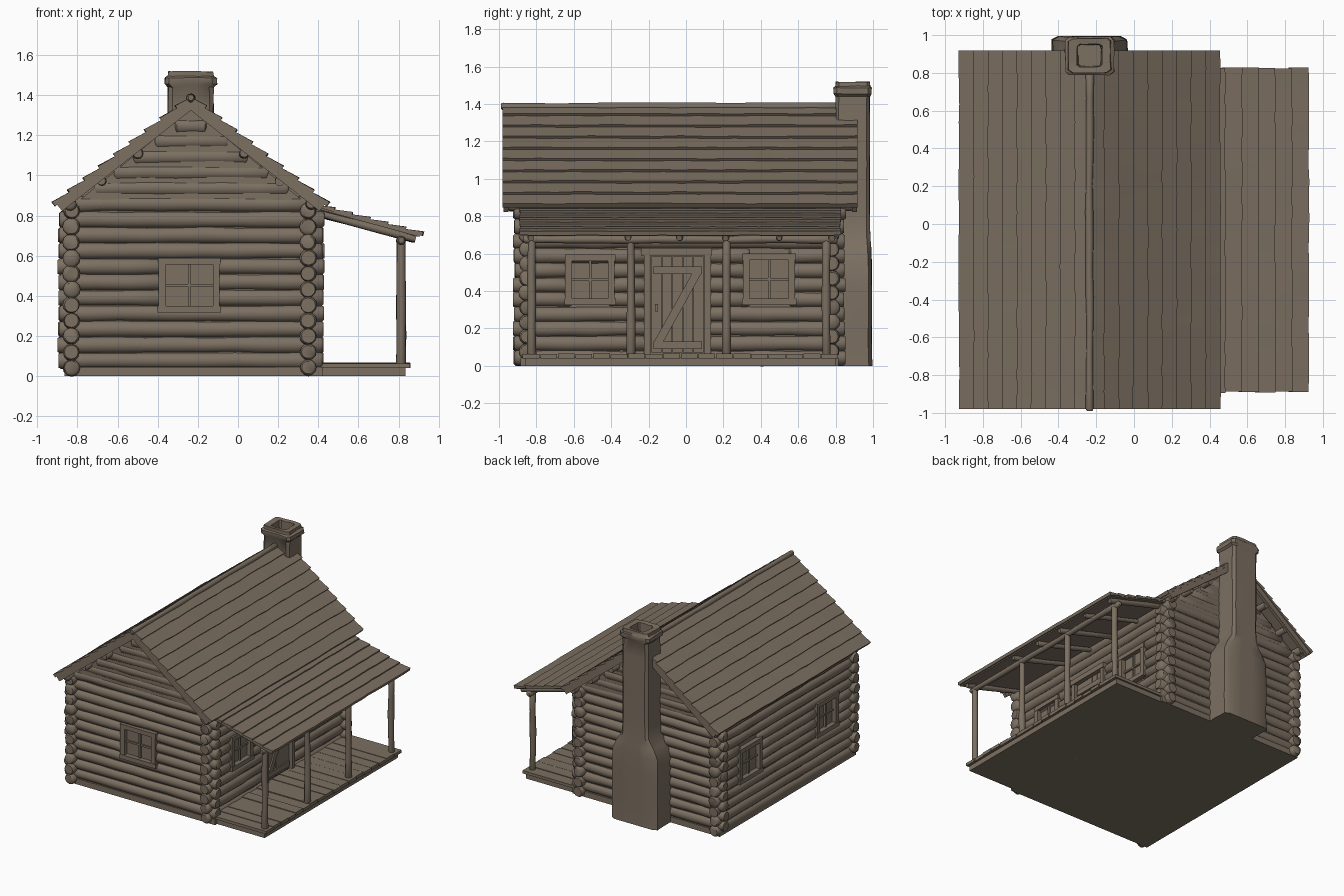
import bpy, bmesh, math, random
from mathutils import Vector

if "Cube" in bpy.data.objects:
    bpy.data.objects.remove(bpy.data.objects["Cube"])
random.seed(4)

wood = bpy.data.materials.new("weathered_wood")
wood.diffuse_color = (0.20, 0.16, 0.12, 1)
wood.use_nodes = True
wood.node_tree.nodes["Principled BSDF"].inputs["Base Color"].default_value = wood.diffuse_color
RX, RZ, HALF, DROP = -0.235, 1.405, 0.69, 0.54      # ridge position, roof half width and drop
FRONT, BACK, LEFT, RIGHT = -0.85, 0.78, -0.83, 0.35  # wall centre lines
PITCH = 0.078


def jit(a):
    return random.uniform(-a, a)


def sweep(bm, rings):
    """Skin a list of point rings and cap both ends."""
    vs = [[bm.verts.new(p) for p in r] for r in rings]
    n = len(vs[0])
    for a, b in zip(vs, vs[1:]):
        for i in range(n):
            bm.faces.new((a[i], a[(i + 1) % n], b[(i + 1) % n], b[i]))
    bm.faces.new(vs[0])
    bm.faces.new(vs[-1])


def box(bm, u0, u1, d0, d1, z0, z1, f=lambda u, d, z: (u, d, z)):
    sweep(bm, [[f(u0, d0, z), f(u1, d0, z), f(u1, d1, z), f(u0, d1, z)] for z in (z0, z1)])


def log(bm, p, q, r, sides=12, wob=0.003):
    p, q = Vector(p), Vector(q)
    ax = (q - p).normalized()
    s = ax.cross(Vector((0, 0, 1)) if abs(ax.z) < 0.9 else Vector((1, 0, 0))).normalized()
    t = ax.cross(s)
    length = (q - p).length
    n = max(2, int(length / 0.14))
    stops = [(0, 0.8), (min(0.012, length * 0.1), 1)]
    stops += [(length * i / n, 1) for i in range(1, n)]
    stops += [(length - min(0.012, length * 0.1), 1), (length, 0.8)]
    rings = []
    for d, k in stops:
        rr = r * k + jit(wob)
        c = p + ax * d + s * jit(wob * 0.7) + t * jit(wob * 0.7)
        rings.append([c + (s * math.cos(a) + t * math.sin(a)) * rr
                      for a in (2 * math.pi * i / sides for i in range(sides))])
    sweep(bm, rings)


def done(name, bm, angle=40):
    bmesh.ops.recalc_face_normals(bm, faces=bm.faces)
    me = bpy.data.meshes.new(name)
    bm.to_mesh(me)
    bm.free()
    me.materials.append(wood)
    for p in me.polygons:
        p.use_smooth = True
    me.set_sharp_from_angle(angle=math.radians(angle))
    ob = bpy.data.objects.new(name, me)
    bpy.context.collection.objects.link(ob)
    return ob


# wall coordinates (along, outward, up) for each wall
on_front = lambda u, d, z: (u, FRONT - d, z)
on_back = lambda u, d, z: (u, BACK + d, z)
on_left = lambda u, d, z: (LEFT - d, u, z)
on_right = lambda u, d, z: (RIGHT + d, u, z)

# openings: (start, end, bottom, top)
front_open = [(-0.36, -0.125, 0.35, 0.555)]
side_open = [(-0.61, -0.415, 0.36, 0.56), (0.34, 0.55, 0.36, 0.565)]
door_open = [(-0.20, 0.105, 0.0, 0.60)]


def wall_row(bm, f, z, u0, u1, openings):
    cuts = [o for o in openings if o[2] - 0.025 < z < o[3] + 0.025]
    u = u0
    for o in sorted(cuts) + [(u1, u1)]:
        log(bm, f(u, 0, z), f(o[0], 0, z), 0.042)
        u = o[1]


# side walls
for name, f, ops in (("left_wall_logs", on_left, side_open),
                     ("right_wall_logs", on_right, side_open + door_open)):
    bm = bmesh.new()
    for i in range(11):
        wall_row(bm, f, 0.042 + PITCH * i, -0.92 + jit(0.006), 0.85 + jit(0.006), ops)
    done(name, bm, 50)

# front and back walls with gables
for name, f, ops in (("front_wall_logs", on_front, front_open), ("back_wall_logs", on_back, [])):
    bm = bmesh.new()
    for i in range(1, 17):
        z = PITCH * i
        half = min(0.66, (RZ - 0.09 - z) / 0.78)
        if half > 0.04:
            wall_row(bm, f, z, RX - half + jit(0.006), RX + half + jit(0.006), ops)
    done(name, bm, 50)
    bm = bmesh.new()
    gable = [(-0.62, 0.04), (0.62, 0.04), (0.62, 0.86), (0, 1.34), (-0.62, 0.86)]
    sweep(bm, [[f(RX + x, d, z) for x, z in gable] for d in (-0.02, 0.018)])
    top = [(-0.60, 0.84), (0.60, 0.84), (0, 1.33)]
    sweep(bm, [[f(RX + x, d, z) for x, z in top] for d in (0, 0.033)])
    done(name.replace("logs", "core"), bm)

# side wall cores and floor base
bm = bmesh.new()
for f in (on_left, on_right):
    box(bm, FRONT, BACK, -0.02, 0.018, 0.03, 0.86, f)
box(bm, -0.865, 0.42, -0.885, 0.815, 0, 0.045)
done("wall_core_and_base", bm)


def window(name, f, o):
    bm = bmesh.new()
    u0, u1, z0, z1 = o
    w = 0.034
    for a, b in ((u0 - w, u0), (u1, u1 + w)):
        box(bm, a + jit(.003), b, 0.0, 0.052, z0 - 0.005, z1 + 0.005, f)
    box(bm, u0 - w - 0.006, u1 + w + 0.006, 0.0, 0.056, z0 - w, z0, f)
    box(bm, u0 - w - 0.004, u1 + w + 0.004, 0.0, 0.054, z1, z1 + w, f)
    um, zm = (u0 + u1) / 2, (z0 + z1) / 2
    box(bm, um - 0.007, um + 0.007, 0.01, 0.032, z0, z1, f)
    box(bm, u0, u1, 0.01, 0.030, zm - 0.007, zm + 0.007, f)
    done(name, bm)


window("front_window", on_front, front_open[0])
for side, f in (("left", on_left), ("right", on_right)):
    for k, o in zip(("front", "back"), side_open):
        window(f"{side}_{k}_window", f, o)

# plank door with frame and Z brace
bm = bmesh.new()
for i in range(5):
    a = -0.185 + i * 0.056
    box(bm, a + 0.001, a + 0.055, 0.0, 0.03 + jit(0.002), 0.07, 0.585, on_right)
for a in (-0.225, 0.10):
    box(bm, a, a + 0.034, 0.0, 0.054, 0.06, 0.60, on_right)
box(bm, -0.24, 0.138, 0.0, 0.06, 0.59, 0.63, on_right)
for z in (0.09, 0.49):
    box(bm, -0.175, 0.085, 0.02, 0.042, z, z + 0.04, on_right)
brace = [(-0.17, 0.13), (-0.12, 0.13), (0.08, 0.49), (0.03, 0.49)]
sweep(bm, [[on_right(u, d, z) for u, z in brace] for d in (0.02, 0.04)])
box(bm, -0.165, -0.15, 0.03, 0.055, 0.29, 0.33, on_right)
done("door", bm)


def course(bm, o, d, t0, t1, lo, hi, bot, y0, y1, wob=0.003, n=20):
    """One row of roofing; o = top of slope, d = downhill direction in x,z."""
    nx, nz = (-d[1], d[0]) if d[0] > 0 else (d[1], -d[0])
    rings = []
    for i in range(n + 1):
        y = y0 + (y1 - y0) * i / n
        e, h = t1 + jit(wob), hi + jit(wob * 0.6)
        rings.append([(o[0] + d[0] * t + nx * k, y, o[1] + d[1] * t + nz * k)
                      for t, k in ((t0, lo), (e, h), (e, bot), (t0, bot))])
    sweep(bm, rings)


# main roof
L = math.hypot(HALF, DROP)
for name, s in (("left_roof", -1), ("right_roof", 1)):
    d = (s * HALF / L, -DROP / L)
    bm = bmesh.new()
    rows = 9
    for i in range(rows):
        course(bm, (RX, RZ), d, max(0, L * i / rows - 0.02), L * (i + 1) / rows,
               -0.014, 0.004, -0.024, -0.98, 0.918)
    course(bm, (RX, RZ), d, 0.012, L - 0.02, -0.014, -0.014, -0.04, -0.972, 0.91, 0, 1)
    for y in (-0.975, 0.888):
        course(bm, (RX, RZ), d, 0.02, L - 0.012, -0.015, -0.015, -0.064, y, y + 0.025, 0, 1)
    done(name, bm, 30)

# ridge pole, purlins and eave plates
bm = bmesh.new()
log(bm, (RX, -0.99, 1.386), (RX, 0.82, 1.386), 0.02)
for s in (-1, 1):
    for dx, z, r in ((0.265, 1.11, 0.027), (0.445, 0.972, 0.026), (0.60, 0.858, 0.03)):
        log(bm, (RX + s * dx, -0.955, z), (RX + s * dx, 0.895, z), r)
done("ridge_and_purlins", bm, 50)

# stone chimney with stepped shoulders and hollow cap
bm = bmesh.new()
rings = []
stations = [(0, .2, .79, .995), (.14, .198, .79, .993), (.28, .2, .79, .995), (.42, .197, .79, .993),
            (.55, .196, .79, .993), (.62, .16, .79, .99), (.69, .118, .79, .985)]
stations += [(z, .113, .80, .982) for z in (.82, .95, 1.08, 1.2, 1.32, 1.44)]
stations += [(1.455, .13, .788, .992), (1.487, .13, .788, .992), (1.495, .113, .80, .985),
             (1.518, .11, .80, .982), (1.515, .066, .832, .952), (1.42, .06, .835, .948)]
for z, w, y0, y1 in stations:
    c = [(RX - w, y0), (RX + w, y0), (RX + w, y1), (RX - w, y1)]
    ring = []
    for i in range(4):
        a, b = c[i], c[(i + 1) % 4]
        for t in (0.09, 0.36, 0.64, 0.91):
            j = 0.003
            ring.append((a[0] + (b[0] - a[0]) * t + jit(j), a[1] + (b[1] - a[1]) * t + jit(j) * 0.6,
                         z if z == 0 else z + jit(j)))
    rings.append(ring)
sweep(bm, rings)
done("chimney", bm, 35)

# porch floor: base, rim log and deck boards
bm = bmesh.new()
box(bm, 0.40, 0.835, -0.86, 0.80, 0, 0.044)
n = 18
for i in range(n):
    y = -0.875 + i * 1.69 / n
    z = 0.064 + jit(0.003)
    box(bm, 0.38, 0.855 + jit(0.006), y + 0.002, y + 1.69 / n - 0.002, 0.04, z)
done("porch_floor", bm)

# porch posts, beam and rafters
bm = bmesh.new()
for y in (-0.825, -0.295, 0.215, 0.75):
    log(bm, (0.812, y, 0.05), (0.812, y, 0.675), 0.022)
log(bm, (0.812, -0.87, 0.675), (0.812, 0.81, 0.675), 0.021)
for y in (-0.83, -0.31, -0.035, 0.21, 0.50, 0.78):
    log(bm, (0.38, y, 0.818), (0.885, y, 0.682), 0.018)
done("porch_frame", bm, 50)

# porch roof
bm = bmesh.new()
PL = math.hypot(0.53, 0.145)
d = (0.53 / PL, -0.145 / PL)
for i in range(6):
    course(bm, (0.395, 0.862), d, max(0, PL * i / 6 - 0.015), PL * (i + 1) / 6,
           -0.010, 0.003, -0.020, -0.89 + jit(0.004), 0.826 + jit(0.004), 0.0025)
course(bm, (0.395, 0.862), d, 0, PL - 0.015, -0.015, -0.015, -0.028, -0.885, 0.82, 0, 1)
done("porch_roof", bm, 30)
